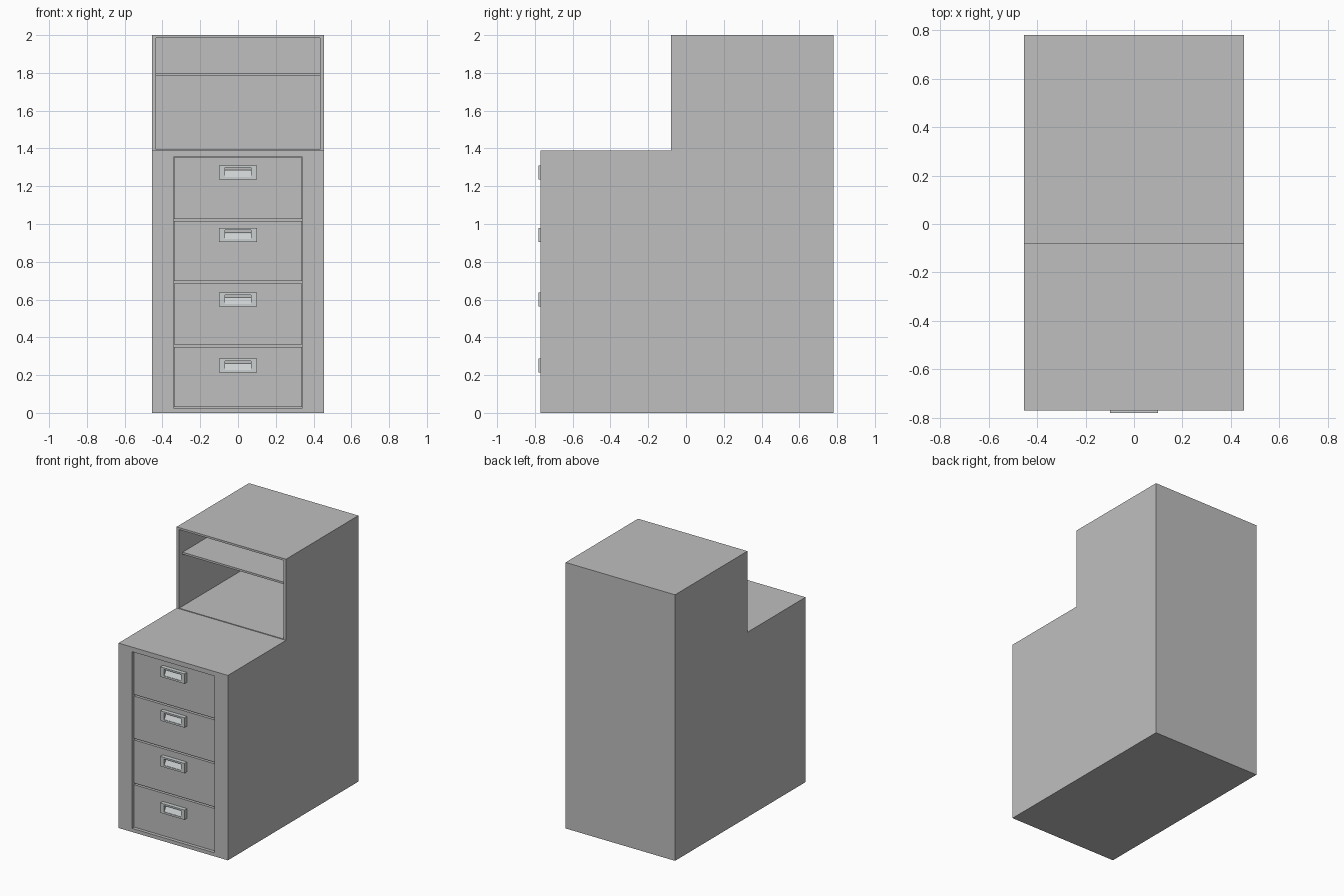
import bpy, bmesh

cube = bpy.data.objects.get("Cube")
if cube:
    bpy.data.objects.remove(cube, do_unlink=True)


def material(name, rgb):
    m = bpy.data.materials.new(name)
    m.use_nodes = True
    m.diffuse_color = (*rgb, 1)
    m.node_tree.nodes["Principled BSDF"].inputs["Base Color"].default_value = (*rgb, 1)
    return m


GREY = material("cabinet grey", (0.52, 0.52, 0.52))
METAL = material("handle pale metal", (0.60, 0.63, 0.63))


def prism(name, profile, x0, x1, mat):
    """Extrude a (y, z) profile from x0 to x1."""
    bm = bmesh.new()
    face = bm.faces.new([bm.verts.new((x0, y, z)) for y, z in profile])
    side = bmesh.ops.extrude_face_region(bm, geom=[face])["geom"]
    moved = [v for v in side if isinstance(v, bmesh.types.BMVert)]
    bmesh.ops.translate(bm, verts=moved, vec=(x1 - x0, 0, 0))
    bmesh.ops.recalc_face_normals(bm, faces=bm.faces)
    mesh = bpy.data.meshes.new(name)
    bm.to_mesh(mesh)
    bm.free()
    mesh.materials.append(mat)
    obj = bpy.data.objects.new(name, mesh)
    bpy.context.collection.objects.link(obj)
    return obj


def box(name, x0, x1, y0, y1, z0, z1, mat):
    return prism(name, [(y0, z0), (y1, z0), (y1, z1), (y0, z1)], x0, x1, mat)


def cut(target, cutter):
    """Subtract the cutter and discard it."""
    mod = target.modifiers.new("cut", 'BOOLEAN')
    mod.operation = 'DIFFERENCE'
    mod.solver = 'EXACT'
    mod.object = cutter
    bpy.context.view_layer.objects.active = target
    bpy.ops.object.modifier_apply(modifier=mod.name)
    bpy.data.objects.remove(cutter, do_unlink=True)


# Stepped cabinet with an open hutch above and a drawer bay below
HALF, FRONT, STEP, BACK = 0.455, -0.77, -0.08, 0.78
body = prism("cabinet_body", [(FRONT, 0), (BACK, 0), (BACK, 2), (STEP, 2),
                              (STEP, 1.39), (FRONT, 1.39)], -HALF, HALF, GREY)
cut(body, box("hutch_cutter", -0.433, 0.433, -0.2, 0.76, 1.395, 1.985, GREY))
cut(body, box("drawer_cutter", -0.342, 0.342, -0.9, -0.70, 0.027, 1.355, GREY))

# Hutch shelf, set back from the opening
box("hutch_shelf", -0.433, 0.433, -0.04, 0.76, 1.785, 1.80, GREY)

# Drawer fronts with their cup handles
drawers = [(0.030, 0.349, 0.25), (0.361, 0.685, 0.60),
           (0.697, 1.015, 0.943), (1.027, 1.352, 1.273)]
FACE, GRIP = -0.75, -0.78
for i, (z0, z1, zh) in enumerate(drawers, 1):
    box(f"drawer_front_{i}", -0.340, 0.340, FACE, -0.70, z0, z1, GREY)
    top, low = zh + 0.037, zh - 0.037
    for side, s in (("left", 1), ("right", -1)):
        box(f"handle_{i}_{side}_end", s * 0.07, s * 0.1, GRIP, FACE, low, top, METAL)
    box(f"handle_{i}_top_lip", -0.07, 0.07, GRIP, FACE, top - 0.012, top, METAL)
    prism(f"handle_{i}_cup", [(FACE, low), (FACE, zh + 0.012), (FACE - 0.008, zh + 0.008),
                              (GRIP + 0.004, low + 0.014), (GRIP, low + 0.014),
                              (GRIP, low)], -0.07, 0.07, METAL)
